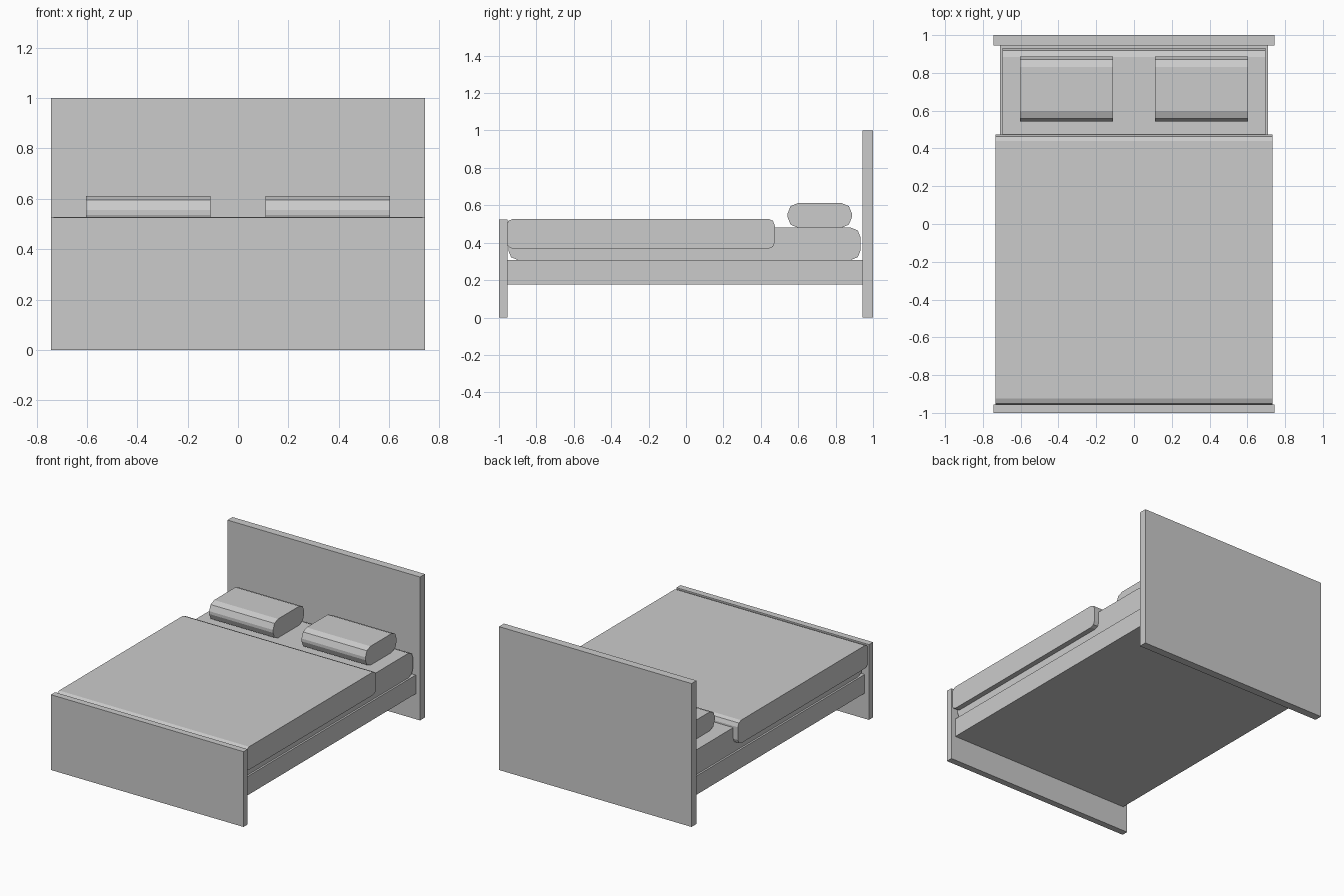
import bpy, bmesh

if "Cube" in bpy.data.objects:
    bpy.data.objects.remove(bpy.data.objects["Cube"])

grey = bpy.data.materials.new("plain_grey")
grey.diffuse_color = (0.6, 0.6, 0.6, 1)
grey.use_nodes = True
grey.node_tree.nodes["Principled BSDF"].inputs["Base Color"].default_value = grey.diffuse_color


def box(name, x, y, z, radius=0.0):
    """Box from ranges; edges running along x are rounded by radius."""
    bm = bmesh.new()
    bmesh.ops.create_cube(bm, size=1)
    for v in bm.verts:
        v.co = [lo + (c + 0.5) * (hi - lo) for c, (lo, hi) in zip(v.co, (x, y, z))]
    if radius:
        edges = [e for e in bm.edges
                 if abs(e.verts[0].co.x - e.verts[1].co.x) > 1e-4]
        bmesh.ops.bevel(bm, geom=edges, offset=radius, segments=2,
                        profile=0.5, affect='EDGES')
    bmesh.ops.recalc_face_normals(bm, faces=bm.faces)
    mesh = bpy.data.meshes.new(name)
    bm.to_mesh(mesh)
    bm.free()
    mesh.materials.append(grey)
    obj = bpy.data.objects.new(name, mesh)
    bpy.context.collection.objects.link(obj)
    return obj


# Wooden parts
box("headboard", (-0.743, 0.743), (0.945, 1.0), (0, 1.0))
box("footboard", (-0.743, 0.743), (-1.0, -0.955), (0, 0.525))
box("bed_base", (-0.71, 0.71), (-0.955, 0.945), (0.177, 0.308))

# Bedding
box("mattress", (-0.697, 0.697), (-0.95, 0.933), (0.308, 0.48), 0.05)
box("blanket", (-0.733, 0.733), (-0.96, 0.475), (0.367, 0.528), 0.036)

# Pillows, one each side
for side, x in (("left", (-0.603, -0.11)), ("right", (0.11, 0.603))):
    box("pillow_" + side, x, (0.543, 0.887), (0.48, 0.612), 0.056)
